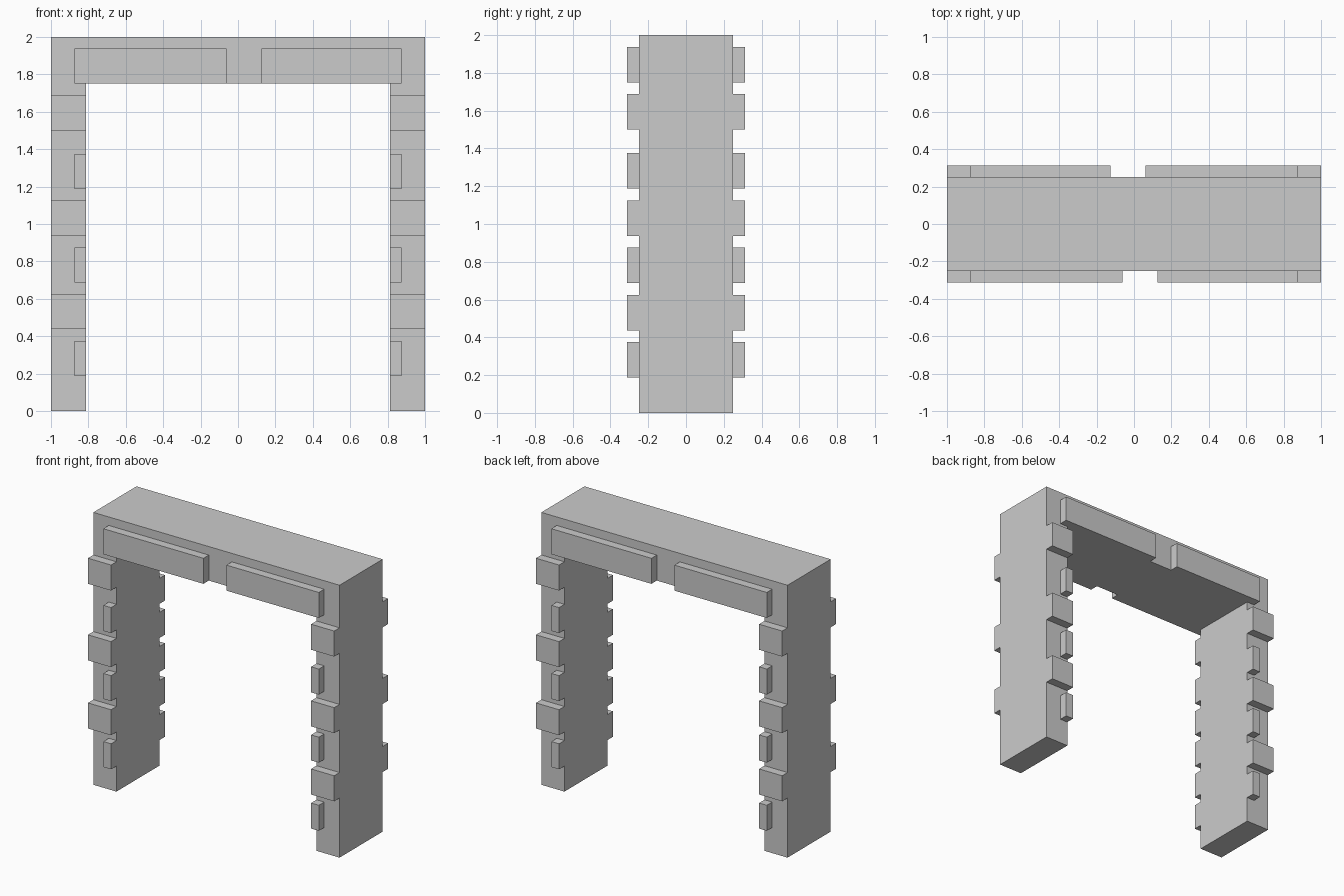
import bpy, bmesh

if "Cube" in bpy.data.objects:
    bpy.data.objects.remove(bpy.data.objects["Cube"])

U = 1 / 16            # model grid unit
FACE, PROUD = 4, 5    # frame half depth, raised block face (grid units)


def finish(bm, name):
    bmesh.ops.recalc_face_normals(bm, faces=bm.faces)
    mesh = bpy.data.meshes.new(name)
    bm.to_mesh(mesh)
    bm.free()
    obj = bpy.data.objects.new(name, mesh)
    bpy.context.collection.objects.link(obj)
    return obj


def prism(name, profile, y0, y1):
    """Extrude an x-z profile from y0 to y1, all in grid units."""
    bm = bmesh.new()
    face = bm.faces.new([bm.verts.new((x * U, y0 * U, z * U)) for x, z in profile])
    out = bmesh.ops.extrude_face_region(bm, geom=[face])
    verts = [v for v in out["geom"] if isinstance(v, bmesh.types.BMVert)]
    bmesh.ops.translate(bm, verts=verts, vec=(0, (y1 - y0) * U, 0))
    return finish(bm, name)


def raised_block(name, x0, x1, z0, z1, side):
    """Block standing proud of the front (side -1) or back (side 1)."""
    prism(name, [(x0, z0), (x1, z0), (x1, z1), (x0, z1)], side * FACE, side * PROUD)


# Gateway frame: two posts and a lintel in one piece
prism("arch_frame", [(-16, 0), (-13, 0), (-13, 28), (13, 28),
                     (13, 0), (16, 0), (16, 32), (-16, 32)], -FACE, FACE)

for side, label in ((-1, "front"), (1, "back")):
    # Alternating short and long quoin stones up both posts
    for hand, post in ((-1, "left"), (1, "right")):
        for i in range(6):
            width = 3 if i % 2 else 1
            z = 3 + 8 * (i // 2) + (4 if i % 2 else 0)
            if i == 5:
                z += 1    # topmost long stone sits slightly higher
            raised_block(f"{label}_{post}_quoin_{i + 1}",
                         hand * 13, hand * (13 + width), z, z + 3, side)

    # Lintel stones, the back pair being the front pair turned round
    for part, x0, x1 in (("long", -14, -1), ("short", 2, 14)):
        raised_block(f"{label}_lintel_stone_{part}",
                     -side * x0, -side * x1, 28, 31, side)
